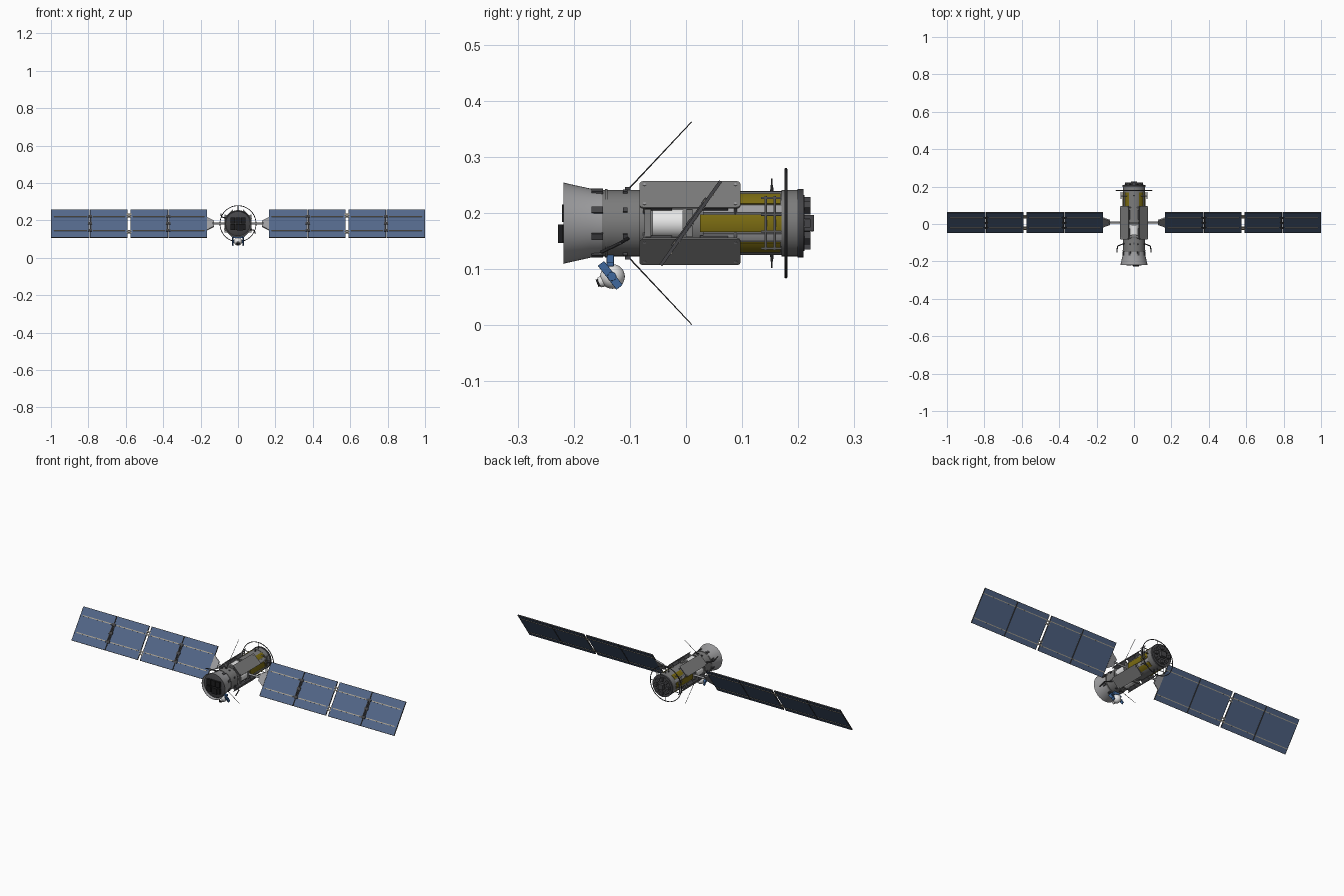
import bpy, bmesh, math
from mathutils import Vector, Matrix

if "Cube" in bpy.data.objects:
    bpy.data.objects.remove(bpy.data.objects["Cube"])

CZ = 0.182                      # height of the body axis
AX = Vector((0, 0, CZ))

def mat(name, c):
    m = bpy.data.materials.new(name)
    m.diffuse_color = (*c, 1)
    m.use_nodes = True
    m.node_tree.nodes["Principled BSDF"].inputs["Base Color"].default_value = m.diffuse_color
    return m

GREY = mat("hull grey", (0.2, 0.2, 0.2))
LIGHT = mat("light grey", (0.34, 0.34, 0.35))
DARK = mat("dark grey", (0.06, 0.06, 0.065))
BLACK = mat("black", (0.012, 0.012, 0.013))
GOLD = mat("gold foil", (0.2, 0.15, 0.006))
WHITE = mat("white", (0.8, 0.8, 0.8))
SOLAR = mat("solar blue", (0.087, 0.138, 0.25))
BLUE = mat("arm blue", (0.05, 0.14, 0.34))
TAN = mat("trim tan", (0.4, 0.36, 0.29))

def part(name, bm, m, smooth=True, bevel=0):
    bmesh.ops.recalc_face_normals(bm, faces=bm.faces)
    me = bpy.data.meshes.new(name)
    bm.to_mesh(me)
    bm.free()
    me.materials.append(m)
    ob = bpy.data.objects.new(name, me)
    bpy.context.collection.objects.link(ob)
    if bevel:
        b = ob.modifiers.new("bevel", 'BEVEL')
        b.width, b.segments = bevel, 2
    if smooth:
        bpy.ops.object.select_all(action='DESELECT')
        ob.select_set(True)
        bpy.context.view_layer.objects.active = ob
        bpy.ops.object.shade_smooth_by_angle(angle=math.radians(35))
    return ob

def box(bm, c, s, rot=Matrix(), pivot=Vector((0, 0, 0))):
    # box at c, then turned by rot and moved to pivot
    M = Matrix.Translation(pivot) @ rot @ Matrix.Translation(c) @ Matrix.Diagonal((*s, 1))
    bmesh.ops.create_cube(bm, size=1, matrix=M)

def rod(bm, p, q, r, r2=None, n=10):
    p, q = Vector(p), Vector(q)
    d = q - p
    M = Matrix.Translation((p + q) / 2) @ d.to_track_quat('Z', 'Y').to_matrix().to_4x4()
    bmesh.ops.create_cone(bm, cap_ends=True, segments=n, radius1=r,
                          radius2=r if r2 is None else r2, depth=d.length, matrix=M)

def lathe(bm, prof, a0=0, a1=360, n=48, closed=False):
    # sweep (y, radius) points around the body axis
    full = a1 - a0 == 360
    rings = []
    for i in range(n if full else n + 1):
        a = math.radians(a0 + (a1 - a0) * i / n)
        rings.append([bm.verts.new((r * math.cos(a), y, CZ + r * math.sin(a))) for y, r in prof])
    k = len(prof)
    for i in range(n):
        A, B = rings[i], rings[(i + 1) % len(rings)]
        for j in range(k if closed else k - 1):
            bm.faces.new((A[j], A[(j + 1) % k], B[(j + 1) % k], B[j]))
    if closed and not full:
        bm.faces.new(rings[0])
        bm.faces.new(rings[-1])

def turn(a):                    # rotation about the body axis
    return Matrix.Rotation(math.radians(-a), 4, 'Y')

# --- hull ---
b = bmesh.new()
lathe(b, [(-0.168, 0.001), (-0.168, 0.061), (-0.15, 0.059), (-0.144, 0.059), (-0.144, 0.061),
          (-0.14, 0.061), (-0.14, 0.059), (-0.083, 0.059), (-0.083, 0.054), (0.03, 0.054),
          (0.03, 0.057), (0.17, 0.057), (0.17, 0.059), (0.2, 0.059), (0.2, 0.001)])
part("hull", b, GREY)

b = bmesh.new()
lathe(b, [(-0.205, 0.066), (-0.218, 0.0705), (-0.218, 0.0725), (-0.213, 0.071),
          (-0.17, 0.0615), (-0.15, 0.0595)])
part("front_flare", b, LIGHT)

b = bmesh.new()
lathe(b, [(-0.205, 0.066), (-0.209, 0.06), (-0.209, 0.001)])
part("front_plate", b, DARK)
b = bmesh.new()
for x in (-0.028, 0, 0.028):
    for z in (-0.018, 0.018):
        box(b, (x, -0.214, CZ + z), (0.025, 0.014, 0.031))
box(b, (0.01, -0.218, CZ - 0.019), (0.032, 0.02, 0.033))
part("front_instruments", b, BLACK, False)

# clamps around the neck
b = bmesh.new()
for i in range(8):
    R = turn(i * 45 + 22.5)
    box(b, (0.061, -0.158, 0), (0.006, 0.02, 0.012), R, AX)
    box(b, (0.06, -0.108, 0), (0.006, 0.008, 0.008), R, AX)
part("neck_clamps", b, DARK, False)

# rear cap and equipment
b = bmesh.new()
lathe(b, [(0.199, 0.001), (0.199, 0.061), (0.209, 0.061), (0.209, 0.05), (0.211, 0.05), (0.211, 0.001)])
part("rear_cap", b, DARK)
b = bmesh.new()
box(b, (0, 0.219, CZ), (0.03, 0.018, 0.029))
for i in range(8):
    box(b, (0.038, 0.215, 0), (0.018, 0.014, 0.016), turn(i * 45), AX)
part("rear_blocks", b, DARK, False, 0.001)

# --- tanks in the gaps between radiators ---
b, c = bmesh.new(), bmesh.new()
for a in (0, 90, 180, 270):
    o = turn(a).to_3x3() @ Vector((0.037, 0, 0)) + AX
    rod(b, o + Vector((0, -0.06, 0)), o + Vector((0, -0.005, 0)), 0.027, n=32)
    for y in (-0.068, 0.006):
        box(c, (0.056, y, 0), (0.012, 0.012, 0.05), turn(a), AX)
part("tanks", b, WHITE)
part("tank_brackets", c, GREY, False, 0.001)

# --- four flat diagonal radiators with rounded corners ---
b, c, d = bmesh.new(), bmesh.new(), bmesh.new()
W, L, r = 0.033, 0.09, 0.007
for a in (45, 135, 225, 315):
    M = Matrix.Translation(AX) @ turn(a)
    rim = []
    for k, (sy, sz) in enumerate(((1, 1), (-1, 1), (-1, -1), (1, -1))):
        for t in (0, 30, 60, 90):
            g = math.radians(k * 90 + t)
            rim.append((0.007 + sy * (L - r) + r * math.cos(g), sz * (W - r) + r * math.sin(g)))
    f = b.faces.new([b.verts.new(M @ Vector((0.0695, y, z))) for y, z in rim])
    e = bmesh.ops.extrude_face_region(b, geom=[f])['geom']
    off = M.to_3x3() @ Vector((0.0035, 0, 0))
    bmesh.ops.translate(b, vec=off, verts=[v for v in e if isinstance(v, bmesh.types.BMVert)])
    for y in (-0.074, 0.088):
        for z in (-0.024, 0.024):
            rod(c, M @ Vector((0.05, y, z)), M @ Vector((0.0738, y, z)), 0.003)
    for y in (-0.05, 0.05):
        box(d, (0.062, y, 0), (0.016, 0.05, 0.045), M)
part("radiators", b, GREY, False)
part("radiator_bolts", c, LIGHT)
part("radiator_mounts", d, DARK, False)

# --- gold foil and light strips on the rear hull ---
b, c = bmesh.new(), bmesh.new()
for s in (0, 180):
    lathe(b, [(0.025, 0.05), (0.025, 0.0605), (0.17, 0.0605), (0.17, 0.05)], s - 15, s + 15, 8, True)
    for m in (-1, 1):
        lathe(b, [(0.09, 0.05), (0.09, 0.0595), (0.168, 0.0595), (0.168, 0.05)],
              s + m * 49 - 13, s + m * 49 + 13, 8, True)
        lathe(c, [(0.03, 0.05), (0.03, 0.059), (0.17, 0.059), (0.17, 0.05)],
              s + m * 25 - 6, s + m * 25 + 6, 4, True)
part("gold_foil_panels", b, GOLD)
part("light_strips", c, LIGHT)

# --- side ladders, masts and whip antennas ---
b, c = bmesh.new(), bmesh.new()
for s in (-1, 1):
    for y in (0.142, 0.158):
        rod(b, (s * 0.07, y, CZ - 0.048), (s * 0.07, y, CZ + 0.048), 0.0022)
    for z in (-0.045, -0.015, 0.015, 0.045):
        rod(b, (s * 0.07, 0.134, CZ + z), (s * 0.07, 0.17, CZ + z), 0.002)
        rod(b, (s * 0.035, 0.15, CZ + z), (s * 0.07, 0.15, CZ + z), 0.002)
    # whips lean back from the neck
    rod(c, (0, -0.105, CZ + s * 0.058), (0, 0.01, CZ + s * 0.1805), 0.0013, 0.0009)
    box(c, (0, -0.104, CZ + s * 0.061), (0.008, 0.01, 0.007))
    # short masts
    rod(c, (0, 0.153, CZ + s * 0.05), (0, 0.153, CZ + s * 0.068), 0.004, 0.002)
    rod(c, (0, 0.153, CZ + s * 0.065), (0, 0.153, CZ + s * 0.08), 0.0014)
    # bent side probes
    k = Vector((s * 0.088, -0.118, CZ - s * 0.036))
    rod(c, (s * 0.05, -0.103, CZ - s * 0.027), k, 0.003)
    rod(c, k, (s * 0.092, -0.152, CZ - s * 0.052), 0.003)
part("side_ladders", b, LIGHT)
part("antennas", c, DARK)

# --- ring antenna with struts ---
b = bmesh.new()
lathe(b, [(0.178 + 0.0025 * math.cos(t * math.pi / 4), 0.0965 + 0.002 * math.sin(t * math.pi / 4))
          for t in range(8)], n=64, closed=True)
for a in (0, 90, 180, 270):
    u = turn(a).to_3x3() @ Vector((1, 0, 0))
    rod(b, AX + u * 0.055 + Vector((0, 0.178, 0)), AX + u * 0.0965 + Vector((0, 0.178, 0)), 0.0015)
part("ring_antenna", b, DARK)

# --- camera on a blue yoke below the nose ---
T = Matrix.Rotation(math.radians(-52), 4, 'X')
P = Vector((0, -0.135, 0.089))
b = bmesh.new()
box(b, (0, -0.135, 0.118), (0.03, 0.013, 0.022))
box(b, (0, -0.135, 0.109), (0.06, 0.013, 0.008))
for s in (-1, 1):
    box(b, (s * 0.028, 0, 0), (0.006, 0.054, 0.014), T, P)
    rod(b, (s * 0.02, -0.132, 0.087), (s * 0.033, -0.132, 0.087), 0.008, n=16)
part("camera_yoke", b, BLUE, False, 0.001)
b = bmesh.new()
bmesh.ops.create_uvsphere(b, u_segments=24, v_segments=16, radius=0.022,
                          matrix=Matrix.Translation((0, -0.131, 0.087)))
rod(b, (0, -0.14, 0.082), (0, -0.155, 0.076), 0.012, 0.009, 20)
part("camera_ball", b, WHITE)
b = bmesh.new()
rod(b, (0, -0.15, 0.078), (0, -0.1585, 0.0747), 0.007, n=20)
part("camera_lens", b, BLACK)

# --- tilted solar wings ---
R = Matrix.Rotation(math.radians(54.5), 4, 'X')
C = Vector((0, 0.0085, CZ))
cells, rims, trim, seam, boom = [bmesh.new() for _ in range(5)]
spans = ((0.165, 0.372), (0.374, 0.576), (0.59, 0.791), (0.793, 1.0))
for s in (-1, 1):
    for x0, x1 in spans:
        m, w = s * (x0 + x1) / 2, x1 - x0
        box(cells, (m, 0, 0), (w - 0.002, 0.181, 0.005), R, C)
        for v in (-1, 1):
            box(rims, (m, v * 0.091, 0), (w, 0.002, 0.006), R, C)
            box(trim, (m, v * 0.046, 0.003), (w - 0.03, 0.005, 0.003), R, C)
            box(trim, (m, v * 0.064, -0.003), (w - 0.004, 0.004, 0.003), R, C)
            box(rims, (s * (x0 if v < 0 else x1) - s * v * 0.001, 0, 0), (0.002, 0.184, 0.006), R, C)
    for x in (0.373, 0.792):    # fold seams with hinge bars
        for e in (-0.006, 0.006):
            box(seam, (s * x + e, 0, 0.003), (0.004, 0.105, 0.004), R, C)
        for v in (-0.046, 0, 0.046):
            box(seam, (s * x, v, 0.003), (0.022, 0.012, 0.006), R, C)
    for v in (-0.06, -0.046, 0.046, 0.06):      # hinges between wing halves
        box(trim, (s * 0.583, v, 0), (0.026, 0.007, 0.006), R, C)
    # boom and tapered yoke
    rod(boom, (s * 0.045, C.y, CZ), (s * 0.135, C.y, CZ), 0.0055, n=16)
    M = Matrix.Translation(C) @ R
    lo, hi = [[boom.verts.new(M @ Vector((s * x, v, n))) for x, v in
              ((0.128, -0.018), (0.166, -0.042), (0.166, 0.042), (0.128, 0.018))] for n in (-0.004, 0.004)]
    boom.faces.new(lo)
    boom.faces.new(hi)
    for i in range(4):
        boom.faces.new((lo[i], lo[(i + 1) % 4], hi[(i + 1) % 4], hi[i]))
part("solar_cells", cells, SOLAR, False)
part("solar_frames", rims, DARK, False)
part("solar_trim", trim, TAN, False)
part("solar_seams", seam, DARK, False)
part("wing_booms", boom, LIGHT)
